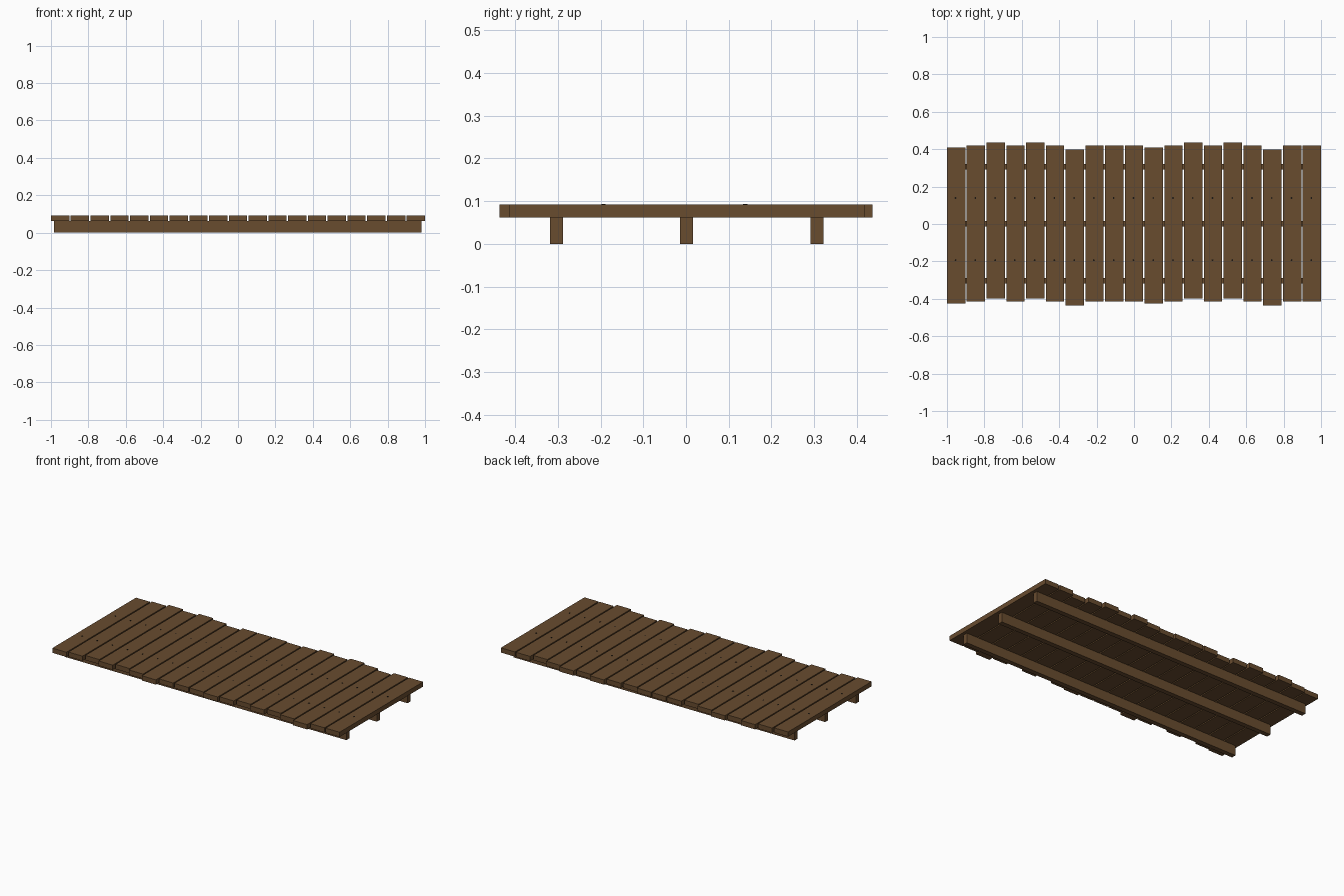
import bpy

if "Cube" in bpy.data.objects:
    bpy.data.objects.remove(bpy.data.objects["Cube"])

def material(name, colour):
    m = bpy.data.materials.new(name)
    m.diffuse_color = colour
    m.use_nodes = True
    m.node_tree.nodes["Principled BSDF"].inputs["Base Color"].default_value = m.diffuse_color
    return m

wood = material("brown_wood", (0.14, 0.072, 0.028, 1))
iron = material("dark_iron", (0.01, 0.008, 0.006, 1))

def box(name, centre, size):
    bpy.ops.mesh.primitive_cube_add(size=1, location=centre)
    ob = bpy.context.object
    ob.name = name
    ob.scale = size
    bpy.ops.object.transform_apply(location=False, rotation=False, scale=True)
    ob.data.materials.append(wood)

def nail(name, x, y, z):
    bpy.ops.mesh.primitive_cylinder_add(vertices=8, radius=0.005, depth=0.006, location=(x, y, z))
    ob = bpy.context.object
    ob.name = name
    ob.data.materials.append(iron)

# Three long beams under the deck
BEAM_H, TOP = 0.062, 0.092
for i, y in enumerate((-0.3035, 0.0015, 0.3065)):
    box(f"beam_{i + 1}", (-0.002, y, BEAM_H / 2), (1.964, 0.03, BEAM_H))

# Cross planks, each slid a little along y
WIDTH, LENGTH, COUNT = 0.098, 0.834, 19
PITCH = (2 - WIDTH) / (COUNT - 1)
MID, HIGH, LOW, DIP = 0.002, 0.02, -0.02, -0.007
shifts = {0: DIP, 2: HIGH, 4: HIGH, 6: LOW, 10: DIP, 12: HIGH, 14: HIGH, 16: LOW}
for i in range(COUNT):
    x = -1 + WIDTH / 2 + i * PITCH
    box(f"plank_{i + 1}", (x, shifts.get(i, MID), (TOP + BEAM_H) / 2),
        (WIDTH, LENGTH, TOP - BEAM_H))
    # Two nail heads per plank, almost flush
    for j, y in enumerate((-0.193, 0.139)):
        nail(f"nail_{i + 1}_{j + 1}", x - 0.003, y, TOP - 0.002)
